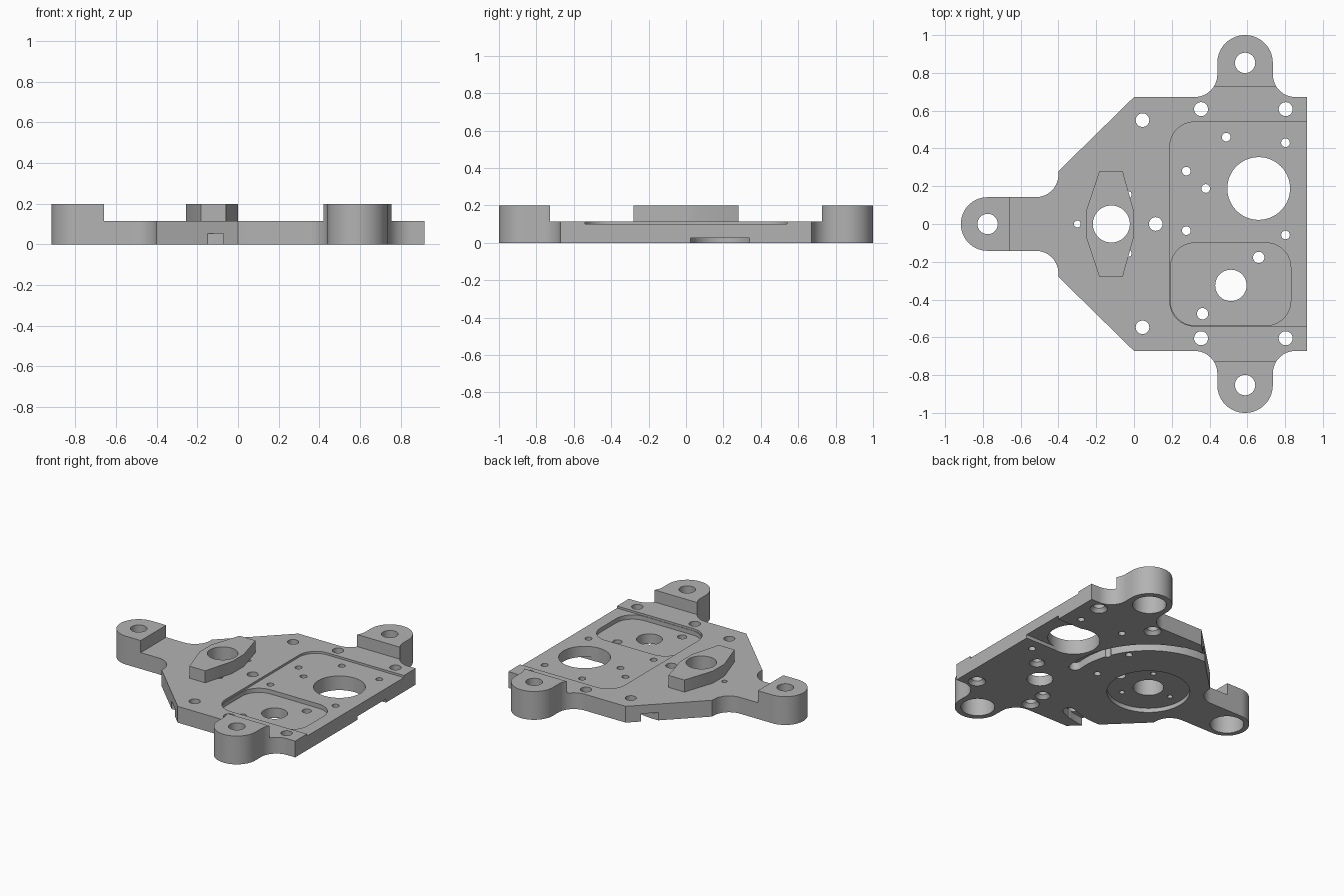
import bpy, bmesh, math

if "Cube" in bpy.data.objects:
    bpy.data.objects.remove(bpy.data.objects["Cube"])

grey = bpy.data.materials.new("machined_grey")
grey.diffuse_color = (0.45, 0.45, 0.45, 1)
grey.use_nodes = True
grey.node_tree.nodes["Principled BSDF"].inputs["Base Color"].default_value = grey.diffuse_color


def arc(cx, cy, r, a0, a1, n=14):
    """Points along an arc, angles in degrees."""
    return [(cx + r * math.cos(math.radians(a0 + (a1 - a0) * i / n)),
             cy + r * math.sin(math.radians(a0 + (a1 - a0) * i / n))) for i in range(n + 1)]


def finish(name, bm):
    bmesh.ops.recalc_face_normals(bm, faces=bm.faces)
    me = bpy.data.meshes.new(name)
    bm.to_mesh(me)
    bm.free()
    ob = bpy.data.objects.new(name, me)
    bpy.context.collection.objects.link(ob)
    me.materials.append(grey)
    return ob


def prism(name, pts, z0, z1):
    bm = bmesh.new()
    f = bm.faces.new([bm.verts.new((x, y, z0)) for x, y in pts])
    ext = bmesh.ops.extrude_face_region(bm, geom=[f])
    for v in ext["geom"]:
        if isinstance(v, bmesh.types.BMVert):
            v.co.z = z1
    return finish(name, bm)


def cone(x, y, r0, z0, r1, z1, seg=32):
    bm = bmesh.new()
    bmesh.ops.create_cone(bm, cap_ends=True, segments=seg, radius1=r0, radius2=r1, depth=z1 - z0)
    bmesh.ops.translate(bm, verts=bm.verts, vec=(x, y, (z0 + z1) / 2))
    return finish("cutter", bm)


def cut(ob, cutter):
    m = ob.modifiers.new("cut", "BOOLEAN")
    m.operation, m.solver, m.object = "DIFFERENCE", "EXACT", cutter
    bpy.context.view_layer.objects.active = ob
    bpy.ops.object.modifier_apply(modifier=m.name)
    bpy.data.objects.remove(cutter)


def drill(ob, x, y, r, seg=32):
    cut(ob, cone(x, y, r, -0.1, r, 0.3, seg))


def box(x0, x1, y0, y1):
    return [(x0, y0), (x1, y0), (x1, y1), (x0, y1)]


# Plate outline: three rounded ears blended into an angled body
half = (arc(-0.775, 0, 0.142, 180, 90) + arc(-0.52, 0.262, 0.12, -90, 0)
        + [(-0.40, 0.28), (0, 0.672)] + arc(0.321, 0.792, 0.12, -90, 0)
        + arc(0.588, 0.853, 0.147, 180, 0, 28) + arc(0.855, 0.792, 0.12, 180, 270)
        + [(0.917, 0.672)])
outline = half + [(x, -y) for x, y in reversed(half[1:])]
plate = prism("mounting_plate", outline, 0, 0.2)

# Lower the body, leaving the ears raised
cut(plate, prism("cutter", box(-0.66, 1.1, -0.727, 0.727), 0.115, 0.3))

# Shallow top pocket, open at the right, and the deeper pocket inside it
c = 0.13
cut(plate, prism("cutter", [(1.1, -0.54)] + [(1.1, 0.54)] + arc(0.19 + c, 0.54 - c, c, 90, 180)
                 + arc(0.19 + c, -0.54 + c, c, 180, 270), 0.1, 0.3))
cut(plate, prism("cutter", arc(0.83 - c, -0.10 - c, c, 0, 90) + arc(0.193 + c, -0.10 - c, c, 90, 180)
                 + arc(0.193 + c, -0.537 + c, c, 180, 270)
                 + arc(0.83 - c, -0.537 + c, c, 270, 360), 0.07, 0.3))

# Underside: round recess, shallow channel to the right edge, curved grooves
BX = -0.12
cut(plate, cone(BX, 0, 0.265, -0.1, 0.265, 0.03, 64))
cut(plate, prism("cutter", box(0.66, 1.1, 0.025, 0.34), -0.1, 0.025))


def groove(a0, a1):
    """Curved slot with a rounded start at angle a0."""
    mid, w = 0.565, 0.04
    ex, ey = BX + mid * math.cos(math.radians(a0)), mid * math.sin(math.radians(a0))
    side = -1 if a1 > a0 else 1
    cap = arc(ex, ey, w, a0 + 180, a0 + 180 - side * 180, 10)
    pts = arc(BX, 0, mid + w, a0, a1, 28) + arc(BX, 0, mid - w, a1, a0, 28) + cap[1:-1]
    cut(plate, prism("cutter", pts, -0.1, 0.055))


groove(-6, 100)
groove(-66, -100)

# Ear holes with wide counterbores from below
for x, y in ((-0.775, 0), (0.588, 0.853), (0.588, -0.853)):
    cut(plate, cone(x, y, 0.108, -0.1, 0.108, 0.15, 48))
    drill(plate, x, y, 0.054)

# Large openings
drill(plate, 0.66, 0.188, 0.166, 64)
drill(plate, 0.513, -0.325, 0.083, 48)
drill(plate, BX, 0, 0.098, 48)

# Countersunk screw holes
for x, y, r in ((0.355, 0.608, 0.037), (0.803, 0.608, 0.037), (0.355, -0.605, 0.037),
                (0.803, -0.605, 0.037), (0.66, -0.177, 0.03), (0.363, -0.475, 0.03)):
    drill(plate, x, y, r)
    cut(plate, cone(x, y, r + 0.027, -0.01, r, 0.025))

# Plain holes
for x, y in ((0.045, 0.55), (0.045, -0.547), (0.115, 0)):
    drill(plate, x, y, 0.036)
for x, y in ((0.277, 0.28), (0.277, -0.035), (0.802, 0.43), (0.802, -0.058),
             (0.488, 0.46), (0.38, 0.188)):
    drill(plate, x, y, 0.023, 20)
for a in (60, 180, 300):
    drill(plate, BX + 0.18 * math.cos(math.radians(a)), 0.18 * math.sin(math.radians(a)), 0.018, 20)

# Raised boss around the shaft hole
side = [(-0.255, 0.065), (-0.183, 0.28), (-0.06, 0.28), (0, 0.065)]
boss = prism("shaft_boss", side + [(x, -y) for x, y in reversed(side)], 0.115, 0.2)
drill(boss, BX, 0, 0.098, 48)

for ob in (plate, boss):
    bpy.ops.object.select_all(action="DESELECT")
    ob.select_set(True)
    bpy.context.view_layer.objects.active = ob
    bpy.ops.object.shade_smooth_by_angle(angle=math.radians(30))
